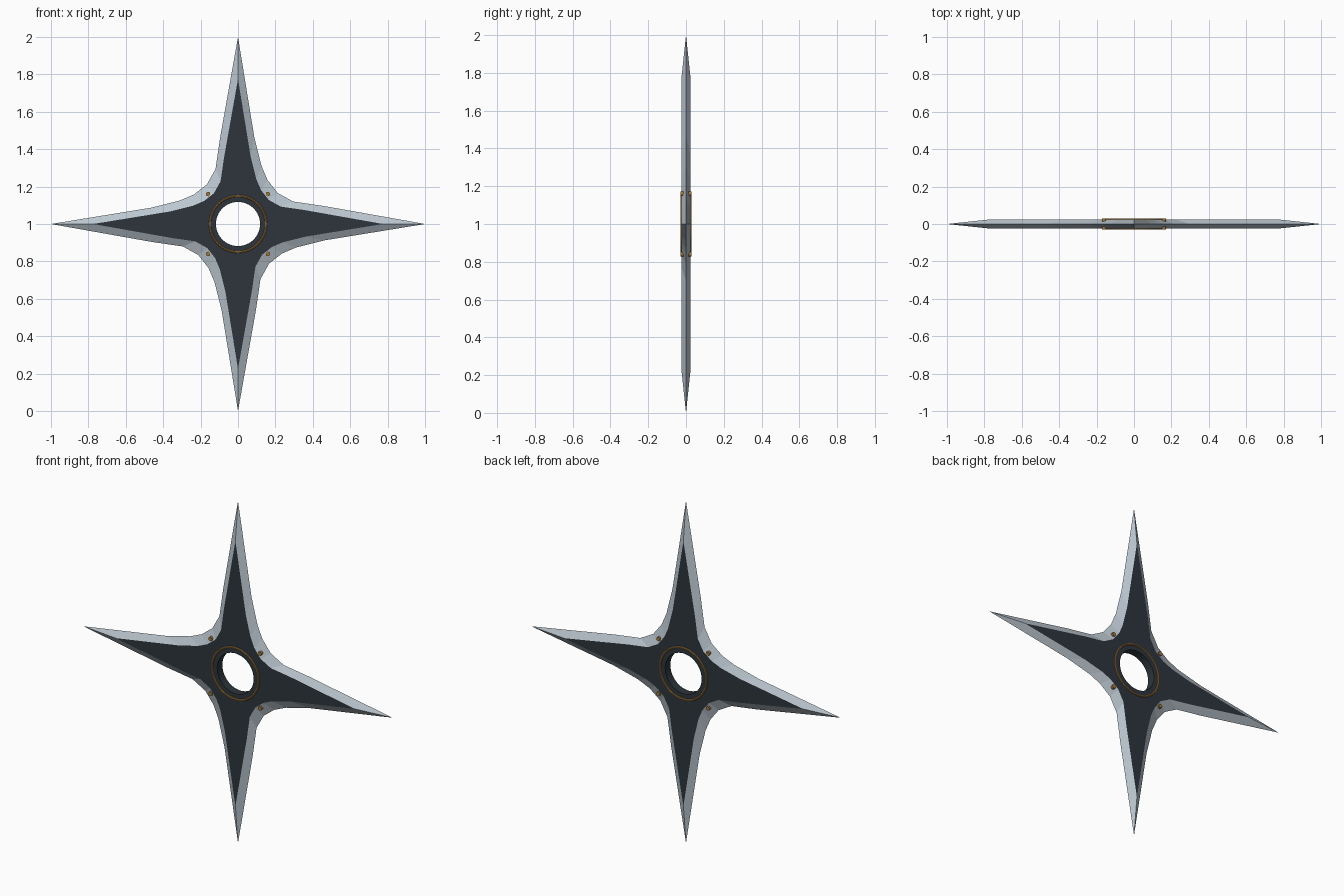
import bpy, bmesh, math
from mathutils import Matrix

if "Cube" in bpy.data.objects:
    bpy.data.objects.remove(bpy.data.objects["Cube"])

CZ = 1.0          # height of the star centre
HALF = 0.024      # half thickness of the plate
HOLE = 0.118


def material(name, rgb):
    m = bpy.data.materials.new(name)
    m.diffuse_color = (*rgb, 1)
    m.use_nodes = True
    m.node_tree.nodes["Principled BSDF"].inputs["Base Color"].default_value = m.diffuse_color
    return m


dark = material("dark_steel", (0.026, 0.036, 0.045))
steel = material("ground_steel", (0.50, 0.57, 0.63))
bronze = material("bronze", (0.36, 0.19, 0.05))


def finish(bm, name, mats, smooth=False):
    bmesh.ops.recalc_face_normals(bm, faces=bm.faces[:])
    me = bpy.data.meshes.new(name)
    bm.to_mesh(me)
    bm.free()
    for m in mats:
        me.materials.append(m)
    ob = bpy.data.objects.new(name, me)
    bpy.context.collection.objects.link(ob)
    ob.location.z = CZ
    if smooth:
        bpy.ops.object.select_all(action='DESELECT')
        ob.select_set(True)
        bpy.context.view_layer.objects.active = ob
        bpy.ops.object.shade_smooth_by_angle(angle=math.radians(40))
    return ob


def loop(bm, pts, y, s=1.0):
    vs = [bm.verts.new((x * s, y, z * s)) for x, z in pts]
    return vs, [bm.edges.new((vs[i - 1], vs[i])) for i in range(len(vs))]


def skin(bm, a, b, mat=0):
    for i in range(len(a)):
        bm.faces.new((a[i - 1], a[i], b[i], b[i - 1])).material_index = mat


def circle(r, n=48):
    return [(r * math.cos(2 * math.pi * i / n), r * math.sin(2 * math.pi * i / n))
            for i in range(n)]


# Four-pointed blade: one quadrant of the outline turned four times
quadrant = [(0, 1), (.087, .465), (.126, .31), (.158, .235),
            (.212, .166), (.295, .12), (.46, .096)]
outline = []
for k in range(4):
    outline += quadrant
    quadrant = [(z, -x) for x, z in quadrant]

bm = bmesh.new()
rim, _ = loop(bm, outline, 0)
holes = []
for y in (-HALF, HALF):
    face, e1 = loop(bm, outline, y, 0.775)
    hole, e2 = loop(bm, circle(HOLE), y)
    bmesh.ops.triangle_fill(bm, edges=e1 + e2, use_beauty=True, normal=(0, y, 0))
    skin(bm, rim, face, 1)
    holes.append(hole)
skin(bm, *holes)
for e in [e for e in bm.edges if not e.link_faces]:
    bm.edges.remove(e)
finish(bm, "star_blade", [dark, steel])


# Rings: a circular cross-section swept around the hole on each face
def ring(name, radius, tube, y, mat):
    bm = bmesh.new()
    loops = []
    for j in range(8):
        a = 2 * math.pi * j / 8
        loops.append(loop(bm, circle(radius + tube * math.cos(a)),
                          y + tube * math.sin(a))[0])
    for j in range(8):
        skin(bm, loops[j - 1], loops[j])
    finish(bm, name, [mat], True)


for side, y in (("front", -HALF), ("back", HALF)):
    ring(side + "_ring", 0.15, 0.006, y, bronze)

# Rivets through the inner corners
bm = bmesh.new()
for sx in (-1, 1):
    for sz in (-1, 1):
        m = Matrix.Translation((sx * .16, 0, sz * .16)) @ Matrix.Rotation(math.pi / 2, 4, 'X')
        bmesh.ops.create_cone(bm, cap_ends=True, segments=10, radius1=.012,
                              radius2=.012, depth=.058, matrix=m)
finish(bm, "rivets", [bronze], True)
